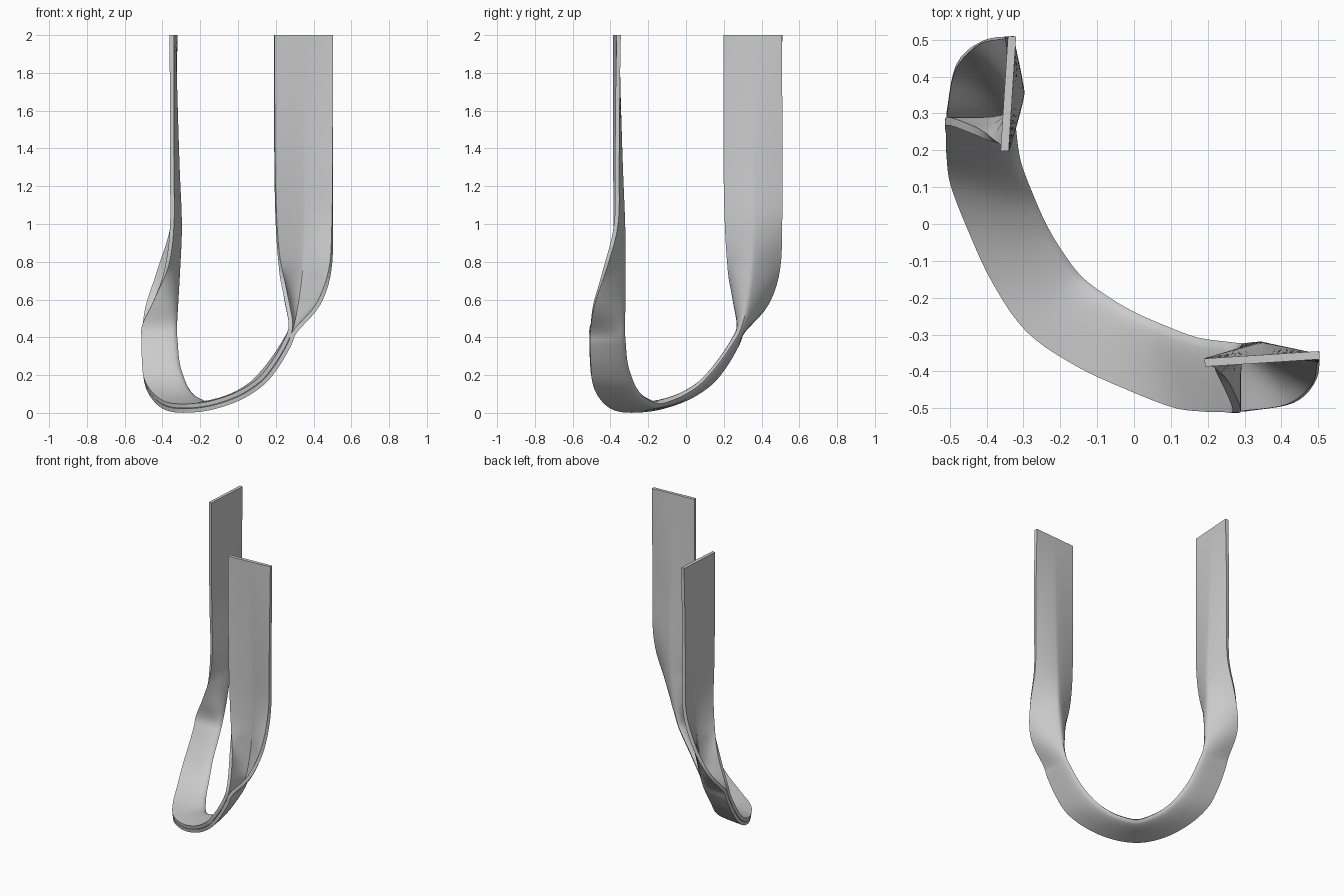
import bpy, bmesh, math
from mathutils import Vector

cube = bpy.data.objects.get("Cube")
if cube:
    bpy.data.objects.remove(cube, do_unlink=True)

THICK = 0.022
GAP = 0.0125      # half distance between the two folded layers
STEPS = 5         # rings between stations
HALF = 9          # points on each side of the fold

# Folded part: fold edge, then open edge, from the lowest point upward
folded = [
    ((-.15, -.15, .047), (-.29, -.29, .024)),
    ((-.07, -.21, .068), (-.15, -.385, .038)),
    ((0, -.25, .1), (0, -.452, .088)),
    ((.08, -.285, .155), (.12, -.495, .165)),
    ((.17, -.318, .255), (.2, -.506, .262)),
    ((.25, -.33, .37), (.262, -.509, .37)),
]
# Opening part: inner edge, fold, outer edge, up to the flat end
opening = [
    ((.279, -.507, .465), (.292, -.334, .45), (.305, -.507, .435)),
    ((.255, -.445, .61), (.325, -.331, .6), (.425, -.487, .575)),
    ((.222, -.39, .78), (.345, -.33, .78), (.488, -.43, .76)),
    ((.203, -.374, 1), (.35, -.333, 1), (.5, -.37, 1)),
    ((.195, -.375, 1.3), (.352, -.345, 1.3), (.502, -.365, 1.3)),
    ((.193, -.375, 1.65), (.352, -.356, 1.65), (.503, -.362, 1.65)),
    ((.192, -.376, 2), (.35, -.366, 2), (.503, -.356, 2)),
]


def half_stations():
    """Stations of one limb: inner edge, fold, outer edge, roundness of the fold."""
    mids = [(Vector(f) + Vector(t)) / 2 for f, t in folded]
    mids.append(sum((Vector(p) for p in opening[0]), Vector()) / 3)
    result = []
    for i, (fold, tip) in enumerate(folded):
        fold, tip = Vector(fold), Vector(tip)
        along = mids[i + 1] - mids[i - 1] if i else Vector((1, -1, 0))
        normal = (tip - fold).cross(along).normalized()
        result.append((tip + normal * GAP, fold, tip - normal * GAP, 5))
    for i, points in enumerate(opening):
        result.append(tuple(Vector(p) for p in points) + (max(1, 4 - 2 * i),))
    return result


def mirrored(station):
    """Swap x and y; the other upright end sits slightly further inward."""
    def swap(p):
        ramp = min(1, max(0, (p.z - .5) * 2))
        return Vector((p.y + .025 * ramp, p.x + .006 * ramp, p.z))
    return tuple(swap(p) for p in station[:3]) + (station[3],)


def spline(a, b, c, d, t):
    return (b * 2 + (c - a) * t + (a * 2 - b * 5 + c * 4 - d) * t ** 2
            + (b * 3 - a - c * 3 + d) * t ** 3) / 2


def section(inner, fold, outer, power):
    """Points from the inner edge round the fold to the outer edge."""
    middle, spread = (inner + outer) / 2, (outer - inner) / 2
    points = []
    for i in range(-HALF, HALF + 1):
        f = (abs(i) / HALF) ** 1.4
        side = math.copysign(1 - (1 - f) ** power, i)
        points.append(fold + (middle - fold) * f ** 1.25 + spread * side)
    return points


# Whole strap path, from one upright end to the other
front_half = half_stations()
stations = [mirrored(s) for s in reversed(front_half[1:])] + front_half
last = len(stations) - 1
rings = []
for i in range(last):
    four = [stations[min(max(j, 0), last)] for j in range(i - 1, i + 3)]
    for step in range(STEPS):
        t = step / STEPS
        inner, fold, outer = (spline(*(s[k] for s in four), t) for k in range(3))
        power = four[1][3] * (1 - t) + four[2][3] * t
        rings.append(section(inner, fold, outer, power))
rings.append(section(*stations[-1]))

# Strap surface
bm = bmesh.new()
grid = [[bm.verts.new(p) for p in ring] for ring in rings]
for r, s in zip(grid, grid[1:]):
    for j in range(len(r) - 1):
        bm.faces.new((r[j], r[j + 1], s[j + 1], s[j]))
bmesh.ops.recalc_face_normals(bm, faces=bm.faces)
mesh = bpy.data.meshes.new("folded_strap")
bm.to_mesh(mesh)
bm.free()
strap = bpy.data.objects.new("folded_strap", mesh)
bpy.context.collection.objects.link(strap)

# Material
grey = bpy.data.materials.new("light_grey")
grey.use_nodes = True
colour = (.6, .6, .6, 1)
grey.diffuse_color = colour
grey.node_tree.nodes["Principled BSDF"].inputs["Base Color"].default_value = colour
mesh.materials.append(grey)

# Thickness and smooth shading with sharp rims
bpy.ops.object.select_all(action="DESELECT")
strap.select_set(True)
bpy.context.view_layer.objects.active = strap
solid = strap.modifiers.new("thickness", "SOLIDIFY")
solid.thickness = THICK
solid.offset = 0
bpy.ops.object.modifier_apply(modifier=solid.name)
bpy.ops.object.shade_smooth_by_angle(angle=math.radians(40))
